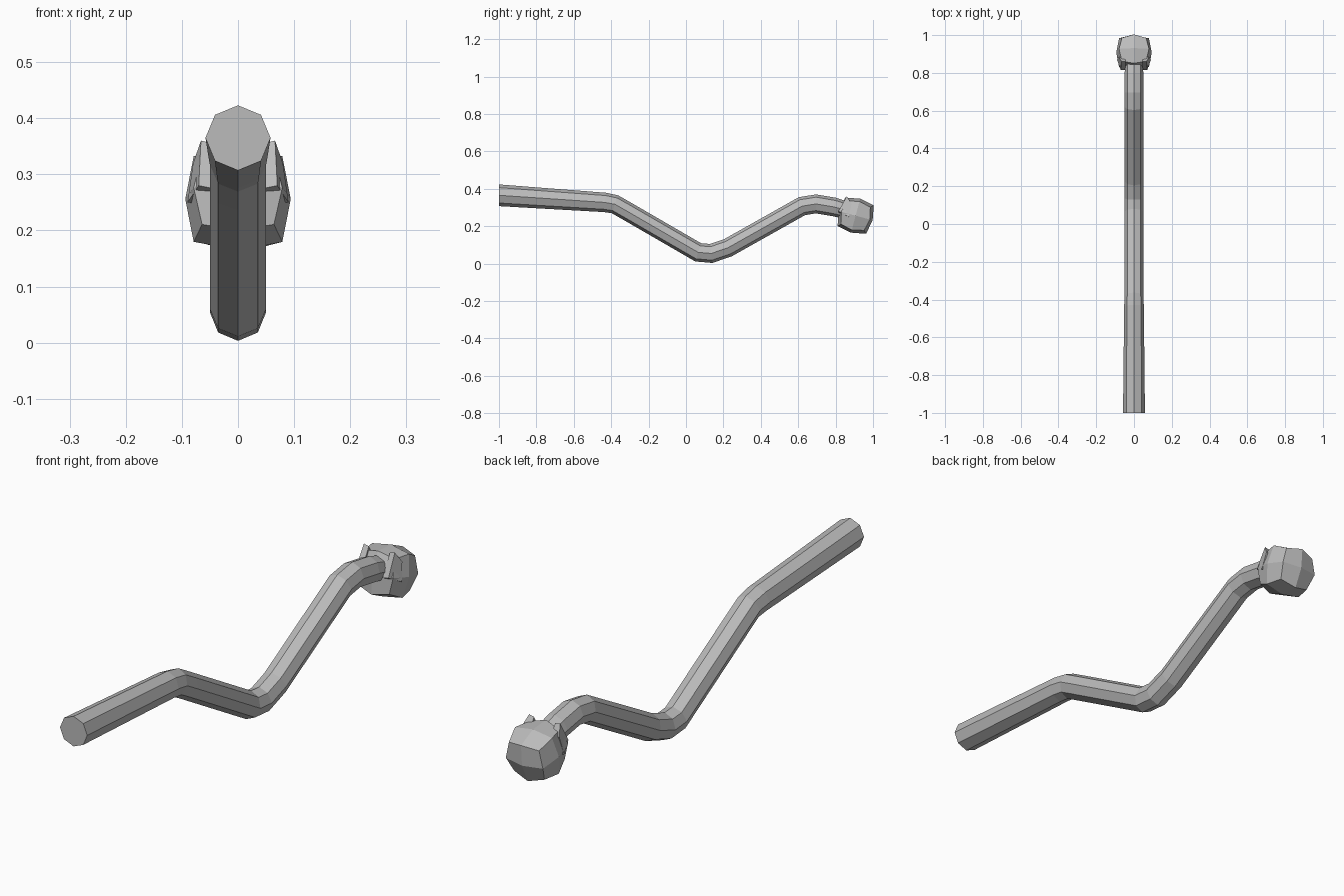
import bpy, bmesh, math
from mathutils import Vector, Matrix

cube = bpy.data.objects.get("Cube")
if cube:
    bpy.data.objects.remove(cube)

steel = bpy.data.materials.new("grey_steel")
steel.use_nodes = True
GREY = (0.5, 0.5, 0.5, 1)
steel.diffuse_color = GREY
steel.node_tree.nodes["Principled BSDF"].inputs["Base Color"].default_value = GREY


def finish(name, bm):
    bmesh.ops.recalc_face_normals(bm, faces=bm.faces)
    mesh = bpy.data.meshes.new(name)
    bm.to_mesh(mesh)
    bm.free()
    mesh.materials.append(steel)
    obj = bpy.data.objects.new(name, mesh)
    bpy.context.collection.objects.link(obj)
    return obj


# Bent octagonal bar: path points are (y, z, radius)
path = [(-1, .365, .058), (-.435, .327, .052), (-.38, .317, .05), (-.315, .28, .05),
        (.065, .06, .05), (.135, .054, .05), (.225, .085, .05),
        (.62, .307, .05), (.695, .319, .05), (.79, .303, .05), (.875, .28, .045)]
SIDES = 8
bm = bmesh.new()
rings = []
for i, (y, z, r) in enumerate(path):
    here = Vector((0, y, z))
    dirs = []
    if i > 0:
        dirs.append((here - Vector((0, *path[i - 1][:2]))).normalized())
    if i < len(path) - 1:
        dirs.append((Vector((0, *path[i + 1][:2])) - here).normalized())
    along = sum(dirs, Vector()).normalized()
    if i == 0:
        up = Vector((0, 0, 1))
    else:
        up = Vector((0, -along.z, along.y)) / along.dot(dirs[0])
    ring = []
    for k in range(SIDES):
        a = math.tau * k / SIDES
        ring.append(bm.verts.new(here + r * (Vector((math.sin(a), 0, 0)) + up * math.cos(a))))
    rings.append(ring)
for a, b in zip(rings, rings[1:]):
    for k in range(SIDES):
        n = (k + 1) % SIDES
        bm.faces.new((a[k], a[n], b[n], b[k]))
bm.faces.new(rings[0])
bm.faces.new(rings[-1])
finish("bent_bar", bm)

# Rounded, tilted cube at the far end
bm = bmesh.new()
bmesh.ops.create_cube(bm, size=2)
bmesh.ops.subdivide_edges(bm, edges=bm.edges, cuts=1, use_grid_fill=True)
reach = {1: .094, 2: .079, 3: .064}
for v in bm.verts:
    v.co *= reach[sum(abs(c) > .5 for c in v.co)]
tilt = Matrix.Translation((0, .907, .256)) @ Matrix.Rotation(math.radians(-15), 4, 'X')
bm.transform(tilt)
finish("end_knob", bm)

# Thin raised cheeks either side of the bar where it enters the knob
outline = [(.86, .36), (.815, .28), (.87, .25), (.885, .32)]
for side, name in ((1, "left_cheek"), (-1, "right_cheek")):
    bm = bmesh.new()
    inner = [bm.verts.new((side * .045, y, z - .005)) for y, z in outline]
    outer = [bm.verts.new((side * x, y, z)) for x, (y, z) in zip((.066, .07, .09, .08), outline)]
    bm.faces.new(inner)
    bm.faces.new(outer)
    for k in range(4):
        n = (k + 1) % 4
        bm.faces.new((inner[k], inner[n], outer[n], outer[k]))
    finish(name, bm)
